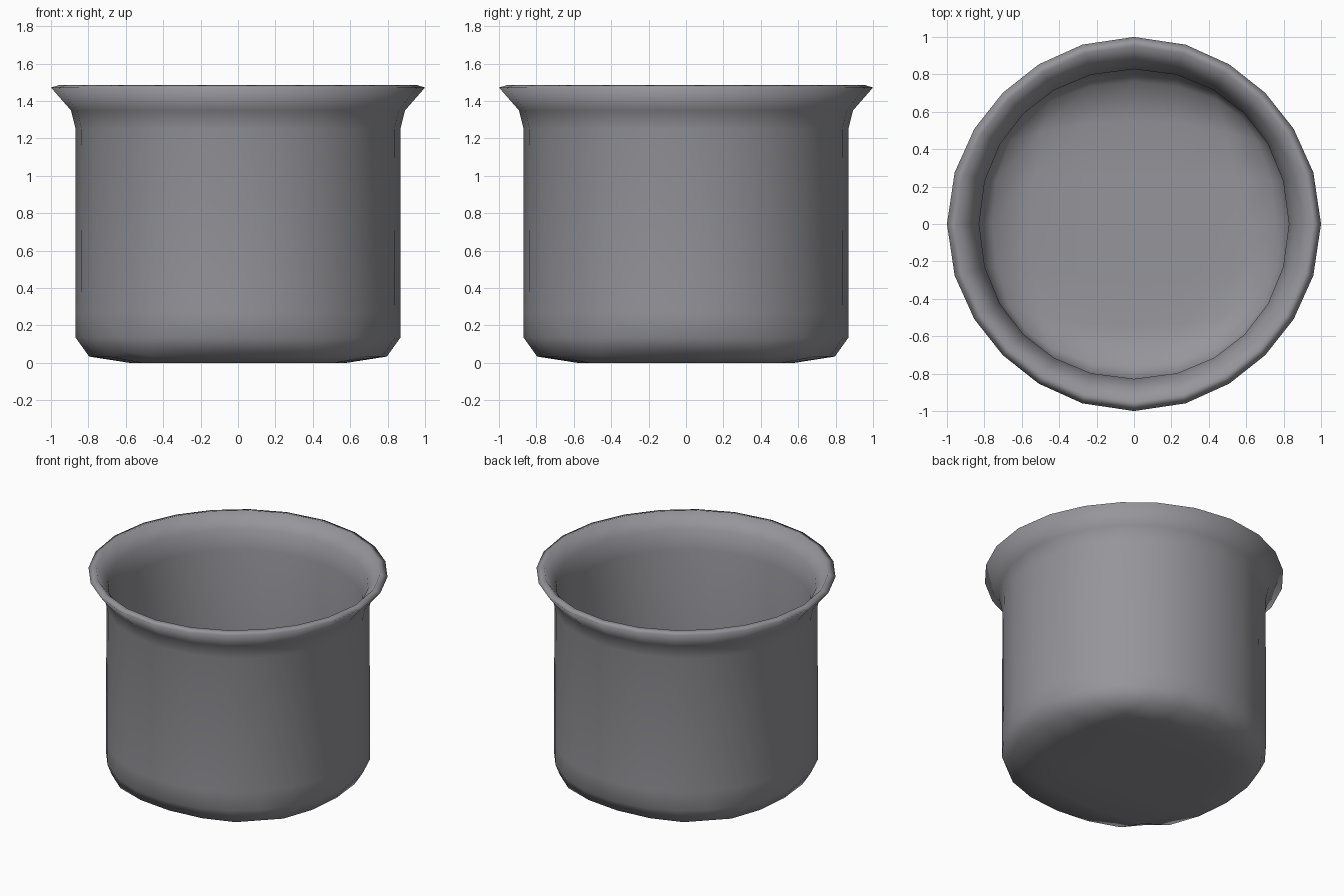
import bpy, bmesh
from math import radians, cos, sin, tan, atan2, hypot

if "Cube" in bpy.data.objects:
    bpy.data.objects.remove(bpy.data.objects["Cube"])

THETA = radians(16.6)


def cup_base(d, z0, z1):
    """Square-gridded disc with a short wall, smoothed once; returns a mesh."""
    r, i = d / cos(THETA), d / 3
    t, c = d * tan(THETA), r * cos(radians(45))
    bm = bmesh.new()
    # 4 x 4 grid of points pushed out to a round border
    far = {0: -1, 1: -1, 2: 1, 3: 1}
    grid = {}
    for u in range(4):
        for v in range(4):
            eu, ev = u in (0, 3), v in (0, 3)
            x = c if eu and ev else d if eu else t if ev else i
            y = c if eu and ev else d if ev else t if eu else i
            grid[u, v] = bm.verts.new((far[u] * x, far[v] * y, z0))
    for u in range(3):
        for v in range(3):
            bm.faces.new([grid[u, v], grid[u + 1, v], grid[u + 1, v + 1], grid[u, v + 1]])
    raise_border(bm, lambda co: (co.x, co.y, z1))
    mesh = bpy.data.meshes.new("cup_cage")
    bm.to_mesh(mesh)
    bm.free()
    cage = bpy.data.objects.new("cup_cage", mesh)
    bpy.context.collection.objects.link(cage)
    sub = cage.modifiers.new("smooth", 'SUBSURF')
    sub.levels = 1
    sub.use_limit_surface = False
    deps = bpy.context.evaluated_depsgraph_get()
    result = bpy.data.meshes.new_from_object(cage.evaluated_get(deps))
    bpy.data.objects.remove(cage)
    return result


def raise_border(bm, place):
    """Extrude the open edge and move each new point with place()."""
    edges = [e for e in bm.edges if e.is_boundary]
    new = bmesh.ops.extrude_edge_only(bm, edges=edges)["geom"]
    for v in new:
        if isinstance(v, bmesh.types.BMVert):
            v.co = place(v.co)


def wall(d, z0, z1, rings):
    """Cup base carried up through rings of (radius, height, diagonal bulge)."""
    bm = bmesh.new()
    bm.from_mesh(cup_base(d, z0, z1))
    for r, z, bulge in rings:
        def place(co):
            a = atan2(co.y, co.x)
            rr = r * (1 + bulge * sin(2 * a) ** 2)
            return (rr * cos(a), rr * sin(a), z)
        raise_border(bm, place)
    mesh = bpy.data.meshes.new("wall")
    bm.to_mesh(mesh)
    bm.free()
    return mesh


# Outside and inside walls meet along the top of the lip
TOP = (0.95, 1.487, -0.008)
outside = wall(0.868, 0.0, 0.27, [(0.868, 1.25, 0.009), (0.893, 1.35, 0.005),
                                  (1.0, 1.472, -0.008), TOP])
inside = wall(0.828, 0.042, 0.31, [(0.828, 1.25, 0.009), (0.862, 1.385, 0.005), TOP])

bm = bmesh.new()
bm.from_mesh(outside)
bm.from_mesh(inside)
bmesh.ops.remove_doubles(bm, verts=bm.verts[:], dist=0.004)
bmesh.ops.recalc_face_normals(bm, faces=bm.faces[:])
for f in bm.faces:
    f.smooth = True
mesh = bpy.data.meshes.new("pot")
bm.to_mesh(mesh)
bm.free()
pot = bpy.data.objects.new("pot", mesh)
bpy.context.collection.objects.link(pot)

# Dark grey metal
mat = bpy.data.materials.new("dark_grey")
mat.diffuse_color = (0.30, 0.30, 0.325, 1)
mat.use_nodes = True
mat.node_tree.nodes["Principled BSDF"].inputs["Base Color"].default_value = mat.diffuse_color
mesh.materials.append(mat)
